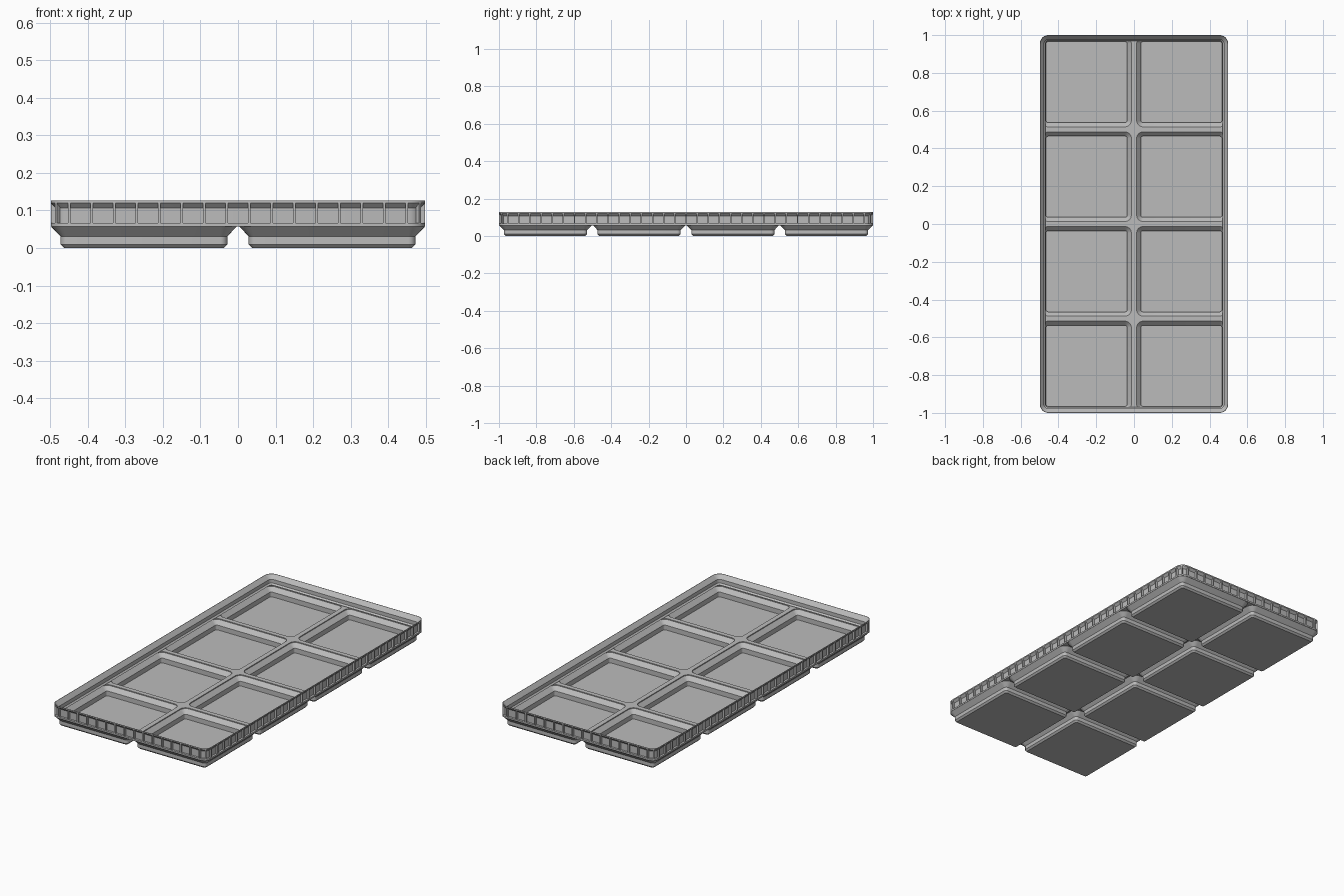
import bpy, bmesh, math
from mathutils import Vector

if "Cube" in bpy.data.objects:
    bpy.data.objects.remove(bpy.data.objects["Cube"])

HX, HY, R = 0.4985, 1.0, 0.0448      # outer half sizes and corner radius
PITCH, SEG = 0.5015, 6

grey = bpy.data.materials.new("light_grey")
grey.diffuse_color = (0.5, 0.5, 0.5, 1)
grey.use_nodes = True
grey.node_tree.nodes["Principled BSDF"].inputs["Base Color"].default_value = grey.diffuse_color


def ring(bm, cx, cy, hx, hy, r, z):
    """Closed rounded rectangle of edges at height z."""
    verts = []
    for k, (sx, sy) in enumerate([(1, 1), (-1, 1), (-1, -1), (1, -1)]):
        for i in range(SEG + 1):
            a = math.pi / 2 * (k + i / SEG)
            verts.append(bm.verts.new((cx + sx * (hx - r) + r * math.cos(a),
                                       cy + sy * (hy - r) + r * math.sin(a), z)))
    return verts


def loft(bm, rings):
    for a, b in zip(rings, rings[1:]):
        n = len(a)
        for i in range(n):
            j = (i + 1) % n
            bm.faces.new((a[i], a[j], b[j], b[i]))


def fill(bm, rings):
    """Flat sheet bounded by the first ring, with the other rings as holes."""
    edges = []
    for r in rings:
        for i in range(len(r)):
            edges.append(bm.edges.get((r[i], r[(i + 1) % len(r)])))
    bmesh.ops.triangle_fill(bm, edges=edges, use_beauty=True, normal=(0, 0, 1))


def finish(bm, name):
    bmesh.ops.recalc_face_normals(bm, faces=bm.faces)
    me = bpy.data.meshes.new(name)
    bm.to_mesh(me)
    bm.free()
    me.materials.append(grey)
    ob = bpy.data.objects.new(name, me)
    bpy.context.collection.objects.link(ob)
    bpy.ops.object.select_all(action='DESELECT')
    ob.select_set(True)
    bpy.context.view_layer.objects.active = ob
    bpy.ops.object.shade_smooth_by_angle(angle=math.radians(25))
    return ob


# Tray: recessed outer wall, thin rim, sloped inner lip and undercut (inset, z)
WALL = [(0, 0.0567), (0, 0.066), (0.012, 0.066), (0.012, 0.107), (0, 0.12),
        (0, 0.127), (0.002, 0.127), (0.0227, 0.104), (0.0227, 0.083),
        (0.031, 0.0745), (0.010, 0.0635)]
# Foot outside and pocket inside (half size, corner radius, z)
FOOT = [(0.2125, 0.0096, 0), (0.2221, 0.019, 0.0096),
        (0.2221, 0.019, 0.031), (0.2470, 0.0435, 0.0567)]
POCKET = [(0.2145, 0.0115, 0.0085), (0.2145, 0.0115, 0.036),
          (0.237, 0.034, 0.0585), (0.237, 0.034, 0.0635)]

bm = bmesh.new()
wall = [ring(bm, 0, 0, HX - d, HY - d, R - d, z) for d, z in WALL]
loft(bm, wall)

foot_tops, pocket_tops = [], []
for ix in (-0.5, 0.5):
    for iy in (-1.5, -0.5, 0.5, 1.5):
        for profile, tops in ((FOOT, foot_tops), (POCKET, pocket_tops)):
            rs = [ring(bm, ix * PITCH, iy * PITCH * 0.9985, h, h, r, z)
                  for h, r, z in profile]
            loft(bm, rs)
            bm.faces.new(rs[0])
            tops.append(rs[-1])

# Underside between the feet, and divider tops between the pockets
fill(bm, [wall[0]] + foot_tops)
fill(bm, [wall[-1]] + pocket_tops)
finish(bm, "tray")


# Upright ribs bridging the recess around the wall
def rib(bm, point, out, w=0.0075):
    out = Vector(out).normalized()
    side = Vector((-out.y, out.x, 0)) * w / 2
    prof = [(0, 0.066), (0.0125, 0.066), (0.0125, 0.107), (0, 0.12)]
    a, b = [[bm.verts.new(Vector(point) - out * d + Vector((0, 0, z)) + side * s)
             for d, z in prof] for s in (-1, 1)]
    bm.faces.new(a)
    bm.faces.new(b)
    loft(bm, [a, b])


bm = bmesh.new()
c = math.sqrt(0.5)
for s in (-1, 1):
    for k in range(16):
        rib(bm, (-0.45 + 0.06 * k, s * HY, 0), (0, s, 0))
    for k in range(-16, 17):
        rib(bm, (s * HX, k * 0.0596, 0), (s, 0, 0))
    for t in (-1, 1):
        rib(bm, (s * (HX - R + R * c), t * (HY - R + R * c), 0), (s, t, 0))
finish(bm, "wall_ribs")
